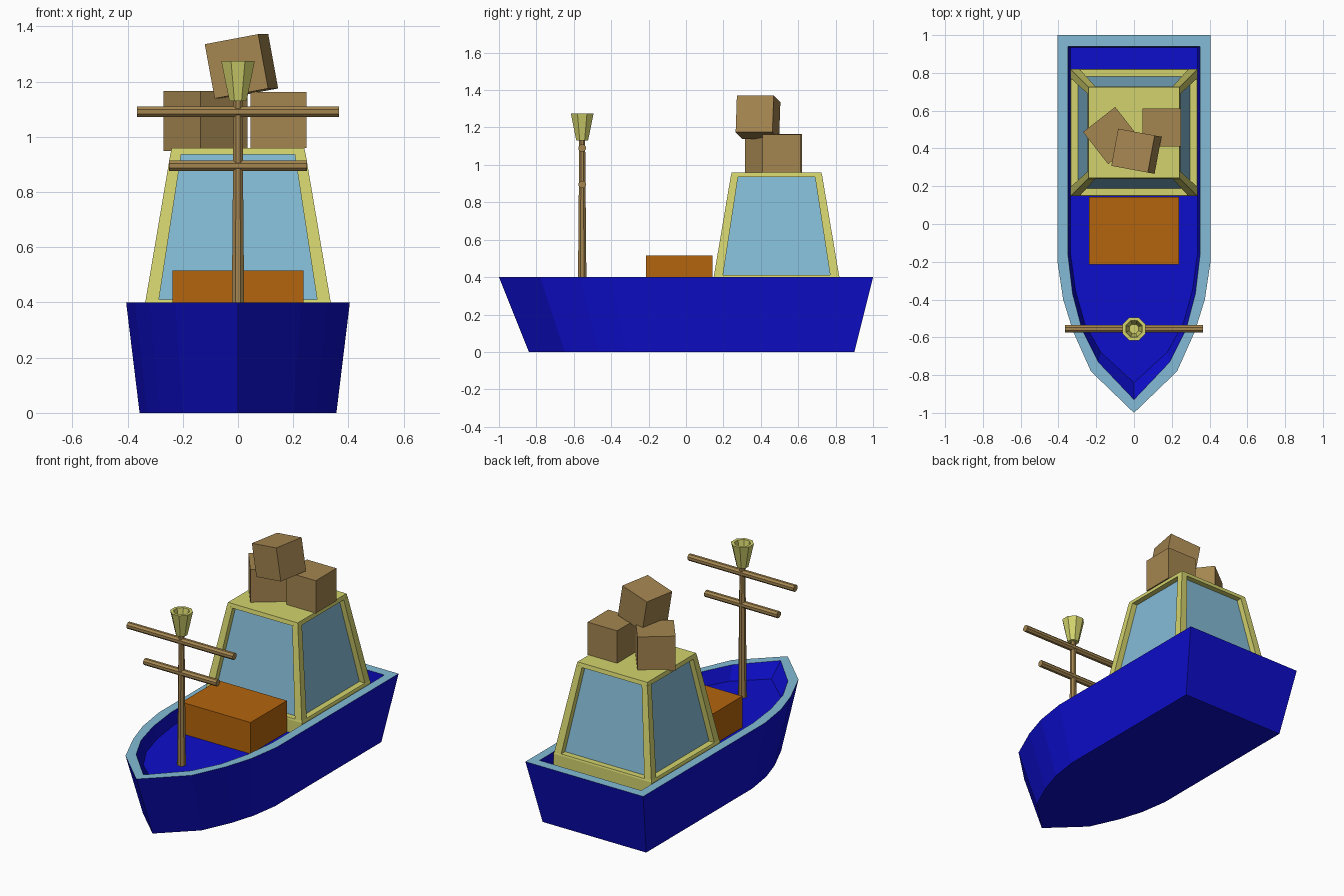
import bpy, bmesh, math
from mathutils import Matrix, Euler

if "Cube" in bpy.data.objects:
    bpy.data.objects.remove(bpy.data.objects["Cube"])


def material(name, rgb):
    m = bpy.data.materials.new(name)
    m.diffuse_color = (*rgb, 1)
    m.use_nodes = True
    m.node_tree.nodes["Principled BSDF"].inputs["Base Color"].default_value = m.diffuse_color
    return m


BLUE = material("hull blue", (0.004, 0.004, 0.6))
PALE = material("pale blue", (0.23, 0.5, 0.67))
YELLOW = material("pale yellow", (0.65, 0.65, 0.155))
WOOD = material("wood brown", (0.37, 0.235, 0.08))
ORANGE = material("orange", (0.46, 0.13, 0.004))


def finish(name, bm, *mats):
    bmesh.ops.recalc_face_normals(bm, faces=bm.faces)
    me = bpy.data.meshes.new(name)
    bm.to_mesh(me)
    bm.free()
    for m in mats:
        me.materials.append(m)
    ob = bpy.data.objects.new(name, me)
    bpy.context.collection.objects.link(ob)
    return ob


def loft(name, rings, mats, strip_mats=None):
    """Closed solid from a list of rings of equal length."""
    bm = bmesh.new()
    vs = [[bm.verts.new(p) for p in r] for r in rings]
    n = len(vs[0])
    for k in range(len(vs) - 1):
        for i in range(n):
            j = (i + 1) % n
            f = bm.faces.new((vs[k][i], vs[k][j], vs[k + 1][j], vs[k + 1][i]))
            f.material_index = strip_mats[k] if strip_mats else 0
    bm.faces.new(vs[0])
    bm.faces.new(vs[-1])
    return finish(name, bm, *mats)


def rect(x0, x1, y0, y1, z):
    return [(x0, y0, z), (x1, y0, z), (x1, y1, z), (x0, y1, z)]


def circle(r, z, n=8, y=0.0):
    return [(r * math.cos((i + .5) * math.tau / n), y + r * math.sin((i + .5) * math.tau / n), z)
            for i in range(n)]


# Hull: half outlines from stern to bow, mirrored, lofted up, over the rim and down to the deck
def outline(half, z):
    return [(x, y, z) for x, y in half] + [(-x, y, z) for x, y in half[-2::-1]]


outer = [(.405, 1), (.405, -.2), (.375, -.4), (.322, -.57), (.228, -.78), (0, -1)]
inner = [(.35, .94), (.35, -.16), (.325, -.37), (.275, -.56), (.19, -.73), (0, -.93)]
deck = [(.337, .935), (.337, -.15), (.31, -.35), (.26, -.53), (.175, -.68), (0, -.84)]
keel = [(x * .88, y * .87 + .03) for x, y in outer]
loft("hull", [outline(keel, 0), outline(outer, .4), outline(inner, .4), outline(deck, .32)],
     (BLUE, PALE), (0, 1, 0))

# Cabin: plinth, glass core, four corner posts and roof
CY = .484


def square(h, z):
    return rect(-h, h, CY - h, CY + h, z)


loft("cabin_base", [square(.337, .32), square(.337, .4), square(.334, .41)], (YELLOW,))
loft("cabin_glass", [square(.297, .405), square(.21, .94)], (PALE,))
loft("cabin_roof", [square(.245, .935), square(.24, .96)], (YELLOW,))
for sx in (-1, 1):
    for sy in (-1, 1):
        def post_ring(a, b, z):
            return rect(sx * a, sx * b, CY + sy * a, CY + sy * b, z)
        loft("cabin_post", [post_ring(.287, .335, .405), post_ring(.205, .2445, .94)], (YELLOW,))

# Deck box
loft("deck_box", [rect(-.237, .237, -.215, .142, z) for z in (.32, .515)], (ORANGE,))

# Mast with two cross bars and an open lantern cup
MY = -.555
loft("mast", [circle(.025, .32, y=MY), circle(.017, 1.14, y=MY)], (WOOD,))
for z, half in ((1.09, .365), (.895, .25)):
    bar = loft("cross_bar", [circle(.021, -half), circle(.021, half)], (WOOD,))
    bar.data.transform(Matrix.Translation((0, MY, z)) @ Matrix.Rotation(math.pi / 2, 4, 'Y'))
loft("mast_cup", [circle(.034, 1.13, y=MY), circle(.066, 1.275, y=MY),
                  circle(.047, 1.275, y=MY), circle(.026, 1.17, y=MY)], (YELLOW,))

# Crates stacked on the roof: size, centre, rotation in degrees
for s, c, rot in ((.203, (.147, .511, 1.0605), (0, 0, 0)),
                  (.216, (-.118, .468, 1.057), (0, 0, 38)),
                  (.2, (.0125, .385, 1.255), (0, -10.5, -10.5))):
    bm = bmesh.new()
    turn = Euler([math.radians(a) for a in rot]).to_matrix().to_4x4()
    bmesh.ops.create_cube(bm, size=s, matrix=Matrix.Translation(c) @ turn)
    finish("crate", bm, WOOD)
